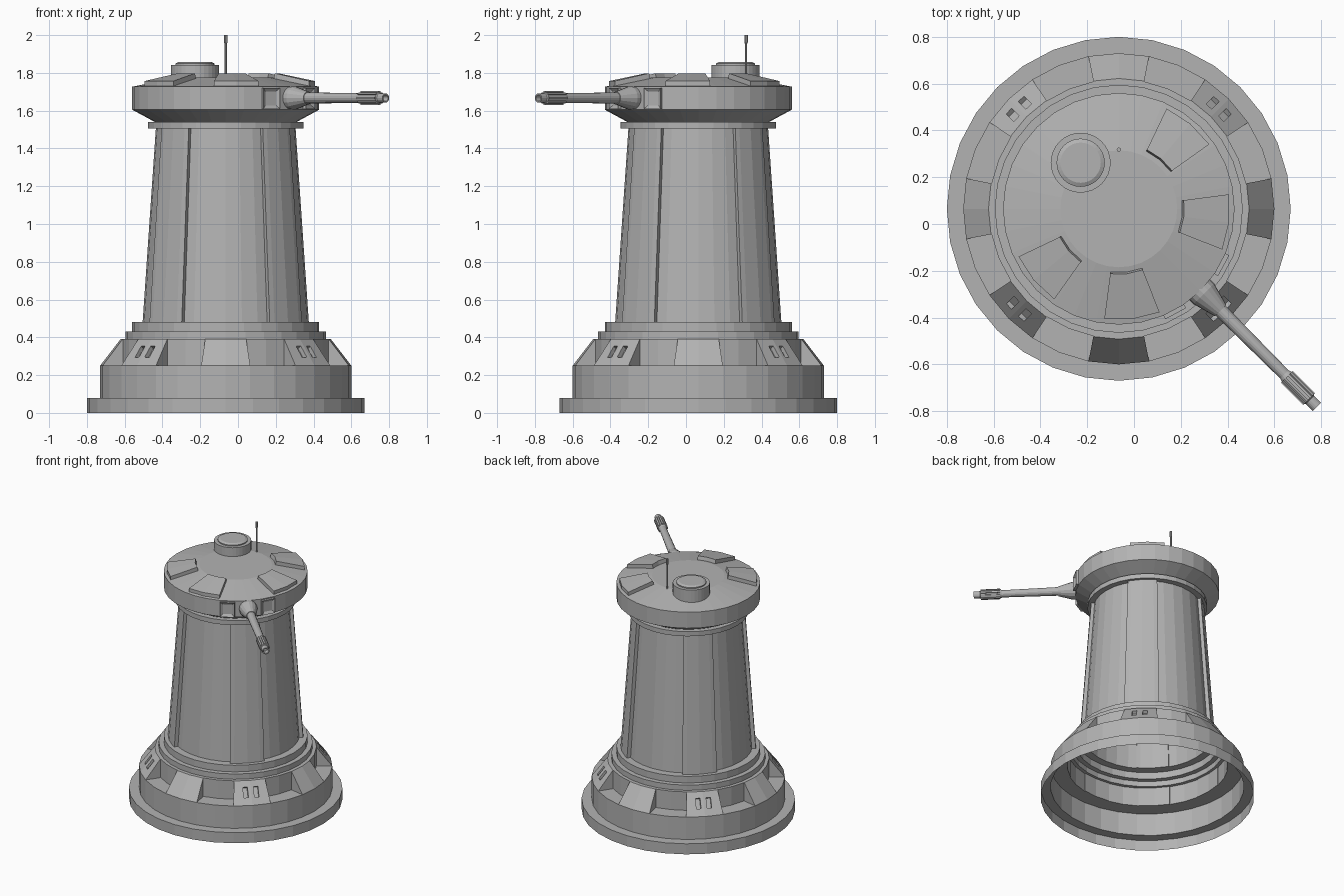
import bpy, bmesh
from math import radians, cos, sin, pi
from mathutils import Vector, Matrix

cube = bpy.data.objects.get("Cube")
if cube:
    bpy.data.objects.remove(cube)

CENTER = Vector((-0.065, 0.065, 0))
SIDES = 32
STEP = 360 / SIDES
GUN = -45

grey = bpy.data.materials.new("plain grey")
grey.use_nodes = True
colour = (0.45, 0.45, 0.45, 1)
grey.diffuse_color = colour
grey.node_tree.nodes["Principled BSDF"].inputs["Base Color"].default_value = colour


def finish(bm, name, matrix=Matrix(), normals=True):
    if normals:
        bmesh.ops.recalc_face_normals(bm, faces=bm.faces)
    bm.transform(matrix)
    mesh = bpy.data.meshes.new(name)
    bm.to_mesh(mesh)
    bm.free()
    mesh.materials.append(grey)
    obj = bpy.data.objects.new(name, mesh)
    obj.location = CENTER
    bpy.context.collection.objects.link(obj)
    return obj


def lathe(name, profile, sides=SIDES, cap=False, base=False, matrix=Matrix()):
    """Revolve (radius, height) points, listed from the bottom up."""
    bm = bmesh.new()
    rings = [[bm.verts.new((r * cos(2 * pi * i / sides), r * sin(2 * pi * i / sides), z))
              for i in range(sides)] for r, z in profile]
    for low, high in zip(rings, rings[1:]):
        for i in range(sides):
            j = (i + 1) % sides
            bm.faces.new((low[i], low[j], high[j], high[i]))
    if cap:
        bm.faces.new(rings[-1])
    if base:
        bm.faces.new(rings[0][::-1])
    return finish(bm, name, matrix, normals=False)


def sector(name, angles, section):
    """Sweep a closed (radius, height) section through a list of angles."""
    bm = bmesh.new()
    rings = [[bm.verts.new((r * cos(radians(a)), r * sin(radians(a)), z))
              for r, z in section] for a in angles]
    n = len(section)
    for a, b in zip(rings, rings[1:]):
        for i in range(n):
            j = (i + 1) % n
            bm.faces.new((a[i], a[j], b[j], b[i]))
    bm.faces.new(rings[0])
    bm.faces.new(rings[-1])
    return finish(bm, name)


def box(name, size, matrix):
    bm = bmesh.new()
    bmesh.ops.create_cube(bm, size=1, matrix=Matrix.Diagonal((*size, 1)))
    return finish(bm, name, matrix)


def turn(angle):
    return Matrix.Rotation(radians(angle), 4, "Z")


# Stepped hollow base, open underneath
lathe("stepped_base", [(0.735, 0), (0.735, 0.08), (0.665, 0.08), (0.665, 0.25),
                       (0.555, 0.25), (0.555, 0.39), (0.53, 0.39), (0.53, 0.43),
                       (0.495, 0.43), (0.495, 0.48), (0.44, 0.48)])

# Tapered shaft with raised ribs between its four wide panels
lathe("shaft", [(0.44, 0.48), (0.37, 1.505)])
for k in range(4):
    mid = 45 + 90 * k
    sector("shaft_rib", [mid + d for d in (-15, -STEP, 0, STEP, 15)],
           [(0.43, 0.48), (0.466, 0.48), (0.392, 1.505), (0.36, 1.505)])

# Buttresses around the base, the diagonal ones with twin slots
for k in range(8):
    mid = 45 * k
    wedge = sector("buttress", [mid - STEP, mid, mid + STEP],
                   [(0.55, 0.25), (0.665, 0.25), (0.557, 0.39), (0.55, 0.39)])
    if k % 2:
        for side in (-1, 1):
            slope = Matrix.Rotation(radians(52), 4, "Y")
            place = turn(mid) @ Matrix.Translation((0.606, side * 0.037, 0.325)) @ slope
            cutter = box("slot_cutter", (0.075, 0.032, 0.05), place)
            cutter.hide_render = True
            cut = wedge.modifiers.new("slot", "BOOLEAN")
            cut.operation = "DIFFERENCE"
            cut.solver = "EXACT"
            cut.object = cutter
            bpy.context.view_layer.objects.active = wedge
            bpy.ops.object.modifier_apply(modifier=cut.name)
            bpy.data.objects.remove(cutter)

# Collar and turret head with a shallow conical roof
lathe("collar", [(0.37, 1.505), (0.412, 1.505), (0.412, 1.54), (0.375, 1.54)])
lathe("turret_head", [(0.375, 1.54), (0.495, 1.605), (0.495, 1.727),
                      (0.25, 1.775)], cap=True)

# Roof plates, mirrored about the gun axis
for offset in (-95, -38, 38, 95):
    mid = GUN + offset
    sector("roof_plate", [mid - 14.5, mid, mid + 14.5],
           [(0.27, 1.76), (0.475, 1.72), (0.475, 1.757), (0.28, 1.798)])

# Hatch and antenna
hatch_spot = Matrix.Translation((-0.163, 0.197, 0))
lathe("hatch", [(0.128, 1.74), (0.128, 1.842), (0.103, 1.842), (0.103, 1.85),
                (0.086, 1.858)], cap=True, matrix=hatch_spot)
lathe("antenna", [(0.006, 1.76), (0.006, 1.955), (0.009, 1.96), (0.009, 2.0)],
      sides=8, cap=True, base=True, matrix=Matrix.Translation((0, 0.253, 0)))

# Gun, built along its own axis and laid flat
aim = turn(GUN) @ Matrix.Translation((0, 0, 1.667)) @ Matrix.Rotation(pi / 2, 4, "Y")
lathe("gun_mount", [(0.062, 0.46), (0.062, 0.515), (0.034, 0.615), (0.027, 0.615)],
      sides=16, matrix=aim)
lathe("gun_barrel", [(0.03, 0.6), (0.025, 1.02), (0.025, 1.198), (0.017, 1.198),
                     (0.017, 1.16)], sides=16, cap=True, matrix=aim)
lathe("muzzle_brake", [(0.025, 1.0), (0.03, 1.015), (0.03, 1.15), (0.025, 1.155)],
      sides=16, matrix=aim)
for k in range(8):
    fin = aim @ turn(45 * k) @ Matrix.Translation((0.03, 0, 1.083))
    box("muzzle_fin", (0.012, 0.013, 0.135), fin)

# Sight boxes with recessed windows on both sides of the gun
for side in (-1, 1):
    bm = bmesh.new()
    bmesh.ops.create_cube(bm, size=1, matrix=Matrix.Diagonal((0.07, 0.1, 0.11, 1)))
    front = [f for f in bm.faces if f.normal.x > 0.9]
    bmesh.ops.inset_region(bm, faces=front, thickness=0.026)
    bmesh.ops.translate(bm, verts=front[0].verts, vec=(-0.012, 0, 0))
    finish(bm, "sight_box",
           turn(GUN + side * 16.5) @ Matrix.Translation((0.475, 0, 1.665)))
